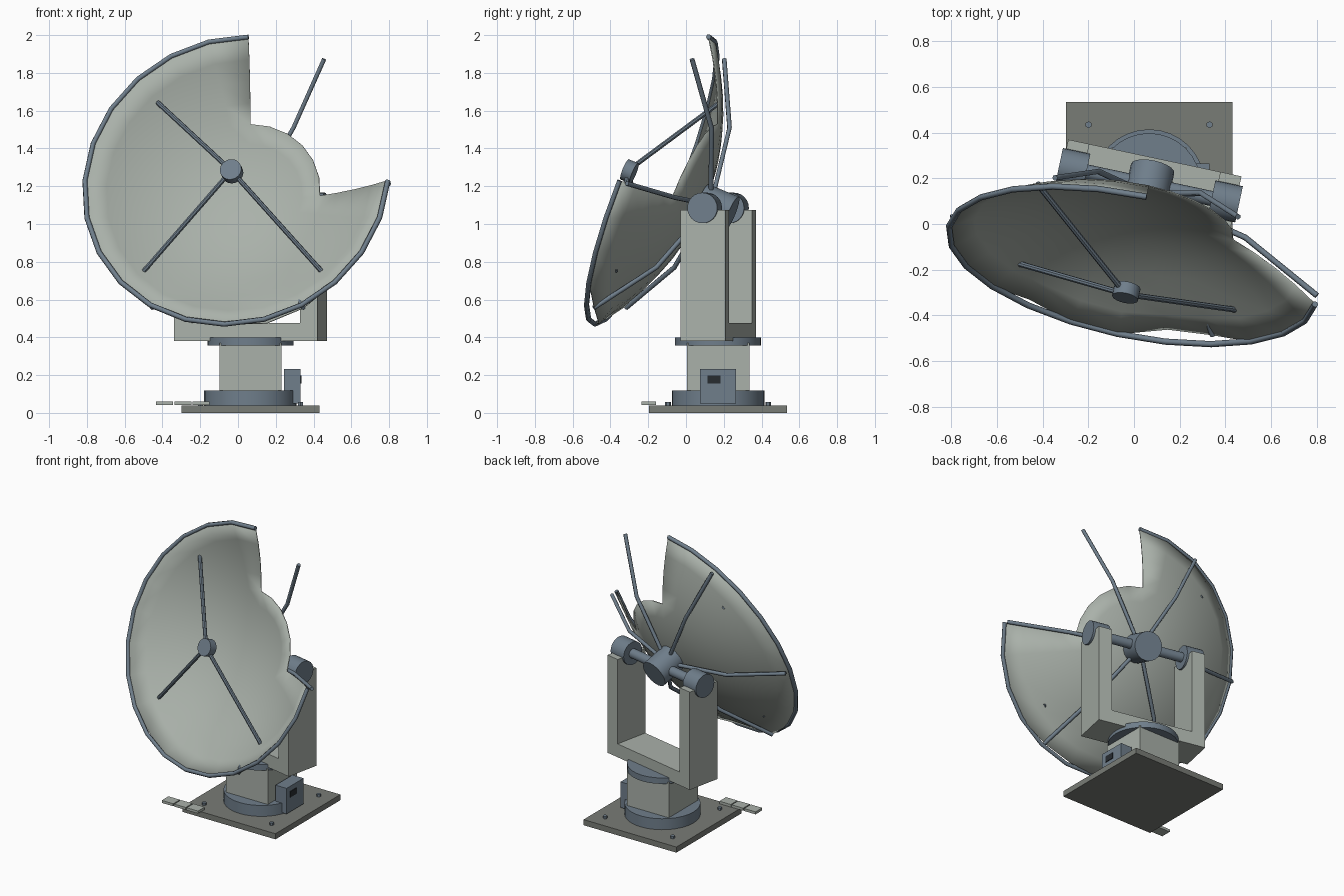
import bpy, bmesh, math
from mathutils import Matrix, Vector

if "Cube" in bpy.data.objects:
    bpy.data.objects.remove(bpy.data.objects["Cube"])


def material(name, rgb):
    m = bpy.data.materials.new(name)
    m.diffuse_color = (*rgb, 1)
    m.use_nodes = True
    m.node_tree.nodes["Principled BSDF"].inputs["Base Color"].default_value = m.diffuse_color
    return m


BLUE = material("blue_grey_metal", (0.16, 0.21, 0.26))
PALE = material("pale_paint", (0.40, 0.44, 0.40))
PLATE = material("plate_grey", (0.19, 0.20, 0.18))
DARK = material("dark_panel", (0.02, 0.025, 0.03))

# Placement frames: base centre, turned yoke, tilted dish (x right, y up, z along the beam)
CX, CY, PIVOT_Z = 0.066, 0.17, 1.085
YAW, TILT = math.radians(-12), math.radians(22)
BASE = Matrix.Translation((CX, CY, 0))
YOKE = BASE @ Matrix.Rotation(YAW, 4, 'Z')
DISH = YOKE @ Matrix.Translation((0, 0, PIVOT_Z)) @ Matrix.Rotation(math.pi / 2 - TILT, 4, 'X')
R, VERTEX, CURVE = 0.82, 0.098, 0.43
SEG, RINGS = 24, 8


def finish(bm, name, mat, smooth=False):
    bmesh.ops.recalc_face_normals(bm, faces=bm.faces)
    mesh = bpy.data.meshes.new(name)
    bm.to_mesh(mesh)
    bm.free()
    ob = bpy.data.objects.new(name, mesh)
    bpy.context.collection.objects.link(ob)
    mesh.materials.append(mat)
    if smooth:
        bpy.ops.object.select_all(action='DESELECT')
        ob.select_set(True)
        bpy.context.view_layer.objects.active = ob
        bpy.ops.object.shade_smooth_by_angle(angle=math.radians(35))
    return ob


def box(name, lo, hi, mat, frame=Matrix()):
    lo, hi = Vector(lo), Vector(hi)
    bm = bmesh.new()
    size = Matrix.Diagonal((*(hi - lo), 1))
    bmesh.ops.create_cube(bm, size=1, matrix=frame @ Matrix.Translation((lo + hi) / 2) @ size)
    return finish(bm, name, mat)


def rod(name, a, b, r, mat, frame=Matrix(), sides=24):
    a, b = Vector(a), Vector(b)
    turn = (b - a).to_track_quat('Z', 'Y').to_matrix().to_4x4()
    bm = bmesh.new()
    bmesh.ops.create_cone(bm, cap_ends=True, segments=sides, radius1=r, radius2=r, depth=(b - a).length,
                          matrix=frame @ Matrix.Translation((a + b) / 2) @ turn)
    return finish(bm, name, mat, sides > 8)


def tube(name, points, r, mat, frame):
    cu = bpy.data.curves.new(name, 'CURVE')
    cu.dimensions, cu.bevel_depth, cu.bevel_resolution, cu.use_fill_caps = '3D', r, 1, True
    sp = cu.splines.new('POLY')
    sp.points.add(len(points) - 1)
    for p, co in zip(sp.points, points):
        p.co = (*(frame @ Vector(co)), 1)
    tmp = bpy.data.objects.new(name + "_path", cu)
    bpy.context.collection.objects.link(tmp)
    mesh = bpy.data.meshes.new_from_object(tmp.evaluated_get(bpy.context.evaluated_depsgraph_get()))
    bpy.data.objects.remove(tmp)
    bm = bmesh.new()
    bm.from_mesh(mesh)
    return finish(bm, name, mat)


def on_dish(r, deg, back=0.0):
    a = math.radians(deg)
    return Vector((r * math.cos(a), r * math.sin(a), VERTEX + CURVE * r * r - back))


# Base plate, bolts, pedestal
box("base_plate", (-0.365, -0.365, 0), (0.365, 0.365, 0.04), PLATE, BASE)
for i, (sx, sy) in enumerate([(1, 1), (1, -1), (-1, 1), (-1, -1)]):
    x, y = sx * 0.265, sy * 0.265
    rod(f"anchor_bolt_{i}", (x, y, 0.035), (x, y, 0.057), 0.015, BLUE, BASE, 6)
rod("base_ring", (0, 0, 0.04), (0, 0, 0.118), 0.245, BLUE, BASE, 32)
box("pedestal", (-0.165, -0.165, 0.11), (0.165, 0.165, 0.37), PALE, BASE)
rod("turntable", (0, 0, 0.358), (0, 0, 0.40), 0.228, BLUE, BASE, 32)

# Control box with dark window
box("control_box", (0.243, 0.075, 0.05), (0.33, 0.265, 0.232), BLUE)
box("control_window", (0.325, 0.113, 0.155), (0.335, 0.182, 0.197), DARK)

# Loose cable covers by the front left corner
for i, x in enumerate((-0.435, -0.337, -0.240)):
    box(f"cable_cover_{i}", (x, -0.235, 0.043), (x + 0.09, -0.16, 0.061), PALE)

# Yoke with two arms, bearings and axle
box("yoke_base", (-0.388, -0.122, 0.38), (0.388, 0.122, 0.475), PALE, YOKE)
for s, side in ((-1, "left"), (1, "right")):
    x0, x1 = sorted((s * 0.293, s * 0.388))
    box(f"yoke_arm_{side}", (x0, -0.122, 0.47), (x1, 0.122, 1.075), PALE, YOKE)
    rod(f"bearing_{side}", (s * 0.28, 0, PIVOT_Z), (s * 0.403, 0, PIVOT_Z), 0.081, BLUE, YOKE)
rod("axle", (-0.3, 0, PIVOT_Z), (0.3, 0, PIVOT_Z), 0.033, BLUE, YOKE, 16)

# Dish with its upper right outer panel missing and a few rim dents
DENTS = {285: 0.06, 300: 0.045, 240: 0.03}
bm = bmesh.new()
centre = bm.verts.new(on_dish(0, 0))
grid = []
for k in range(1, RINGS + 1):
    r = R * k / RINGS
    weight = 1.0 if k == RINGS else 0.3 if k == RINGS - 1 else 0
    grid.append([bm.verts.new(on_dish(r, d, DENTS.get(d, 0) * weight))
                 for d in range(0, 360, 360 // SEG)])
for j in range(SEG):
    n = (j + 1) % SEG
    bm.faces.new((centre, grid[0][j], grid[0][n]))
    for k in range(RINGS - 1):
        if j < SEG // 4 and k >= RINGS // 2 - 1:
            continue
        bm.faces.new((grid[k][j], grid[k + 1][j], grid[k + 1][n], grid[k][n]))
bmesh.ops.delete(bm, geom=[v for v in bm.verts if not v.link_faces], context='VERTS')
bmesh.ops.transform(bm, matrix=DISH, verts=bm.verts)
dish = finish(bm, "dish", PALE, True)
thick = dish.modifiers.new("thickness", 'SOLIDIFY')
thick.thickness, thick.offset = 0.006, 0

# Rim tube over the remaining three quarters
tube("rim", [on_dish(R, d) for d in range(90, 361, 360 // SEG)], 0.014, BLUE, DISH)

# Hub and six bent ribs behind the dish
rod("hub", (0, 0, -0.08), (0, 0, 0.095), 0.097, BLUE, DISH, 20)
for i in range(6):
    tube(f"rib_{i}", [on_dish(r, i * 60, 0.042) for r in (0.07, 0.46, R)], 0.013, BLUE, DISH)

# Feed and its three remaining struts
rod("feed", (0, 0, 0.49), (0, 0, 0.545), 0.058, BLUE, DISH, 20)
for d in (135, 225, 315):
    tip = on_dish(0.035, d)
    tip.z = 0.515
    rod(f"feed_strut_{d}", on_dish(0.68, d), tip, 0.013, BLUE, DISH, 8)
